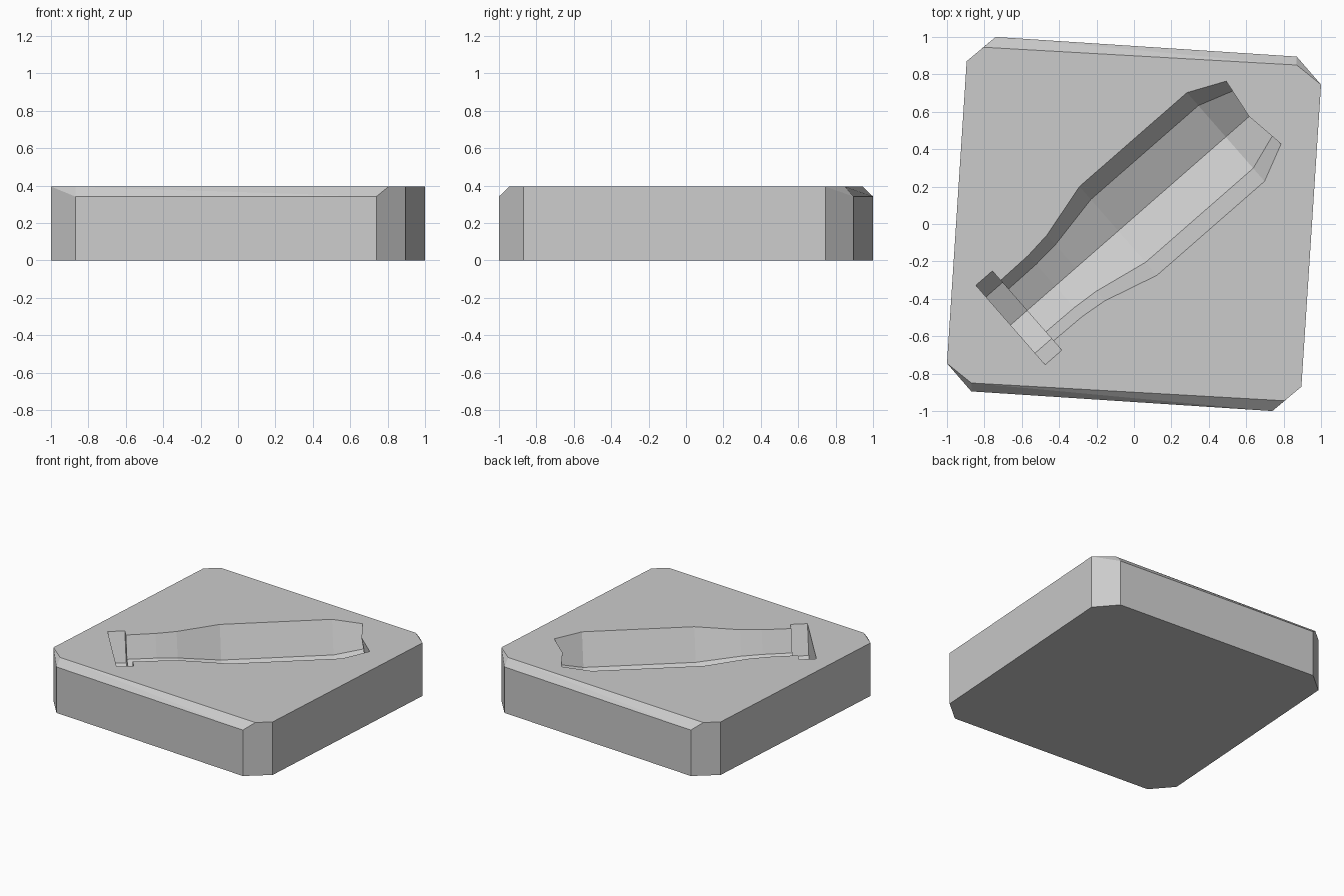
import bpy, bmesh, math
from mathutils import Matrix, Vector

cube = bpy.data.objects.get("Cube")
if cube:
    bpy.data.objects.remove(cube, do_unlink=True)

TOP, EDGE = 0.395, 0.342

stone = bpy.data.materials.new("light_grey")
stone.use_nodes = True
grey = (0.6, 0.6, 0.6, 1)
stone.diffuse_color = grey
stone.node_tree.nodes["Principled BSDF"].inputs["Base Color"].default_value = grey


def make_object(name, bm):
    bmesh.ops.recalc_face_normals(bm, faces=bm.faces)
    mesh = bpy.data.meshes.new(name)
    bm.to_mesh(mesh)
    bm.free()
    mesh.materials.append(stone)
    obj = bpy.data.objects.new(name, mesh)
    bpy.context.collection.objects.link(obj)
    return obj


# Slab: clipped corners, with bevelled front and back edges; half turn symmetry
outline = [(-0.74, 1.0), (0.87, 0.895), (1.0, 0.745), (0.895, -0.87)]
rim = [(-0.74, 1.0, EDGE), (0.87, 0.895, EDGE), (1.0, 0.745, TOP),
       (0.895, -0.87, TOP), (-0.805, 0.945, TOP), (0.87, 0.85, TOP)]
bm = bmesh.new()
for sign in (1, -1):
    for x, y, z in [(x, y, 0) for x, y in outline] + rim:
        bm.verts.new((sign * x, sign * y, z))
bmesh.ops.convex_hull(bm, input=bm.verts)
bmesh.ops.dissolve_limit(bm, angle_limit=math.radians(2),
                         verts=bm.verts, edges=bm.edges)
slab = make_object("mould_slab", bm)

# Bottle cutter: eight-sided lathe with its axis in the top surface,
# from the flat cap to the dished base
profile = [(0, 0), (0, 0.282), (0.117, 0.282), (0.117, 0.215), (0.318, 0.218),
           (0.463, 0.234), (0.765, 0.315), (1.528, 0.315), (1.726, 0.223),
           (1.694, 0)]
bm = bmesh.new()
points = [bm.verts.new((s, r, 0)) for s, r in profile]
edges = [bm.edges.new(pair) for pair in zip(points, points[1:])]
bmesh.ops.spin(bm, geom=points + edges, axis=(1, 0, 0), cent=(0, 0, 0),
               angle=math.tau, steps=8)
bmesh.ops.remove_doubles(bm, verts=bm.verts, dist=0.0005)
cutter = make_object("bottle_cutter", bm)
cutter.data.transform(Matrix.Translation(Vector((-0.66, -0.54, TOP)))
                      @ Matrix.Rotation(math.radians(41.15), 4, "Z"))
cutter.hide_render = True

# Carve the half-bottle hollow
carve = slab.modifiers.new("bottle_hollow", "BOOLEAN")
carve.operation = "DIFFERENCE"
carve.solver = "EXACT"
carve.object = cutter
bpy.context.view_layer.objects.active = slab
slab.select_set(True)
bpy.ops.object.modifier_apply(modifier=carve.name)
bpy.data.objects.remove(cutter, do_unlink=True)
